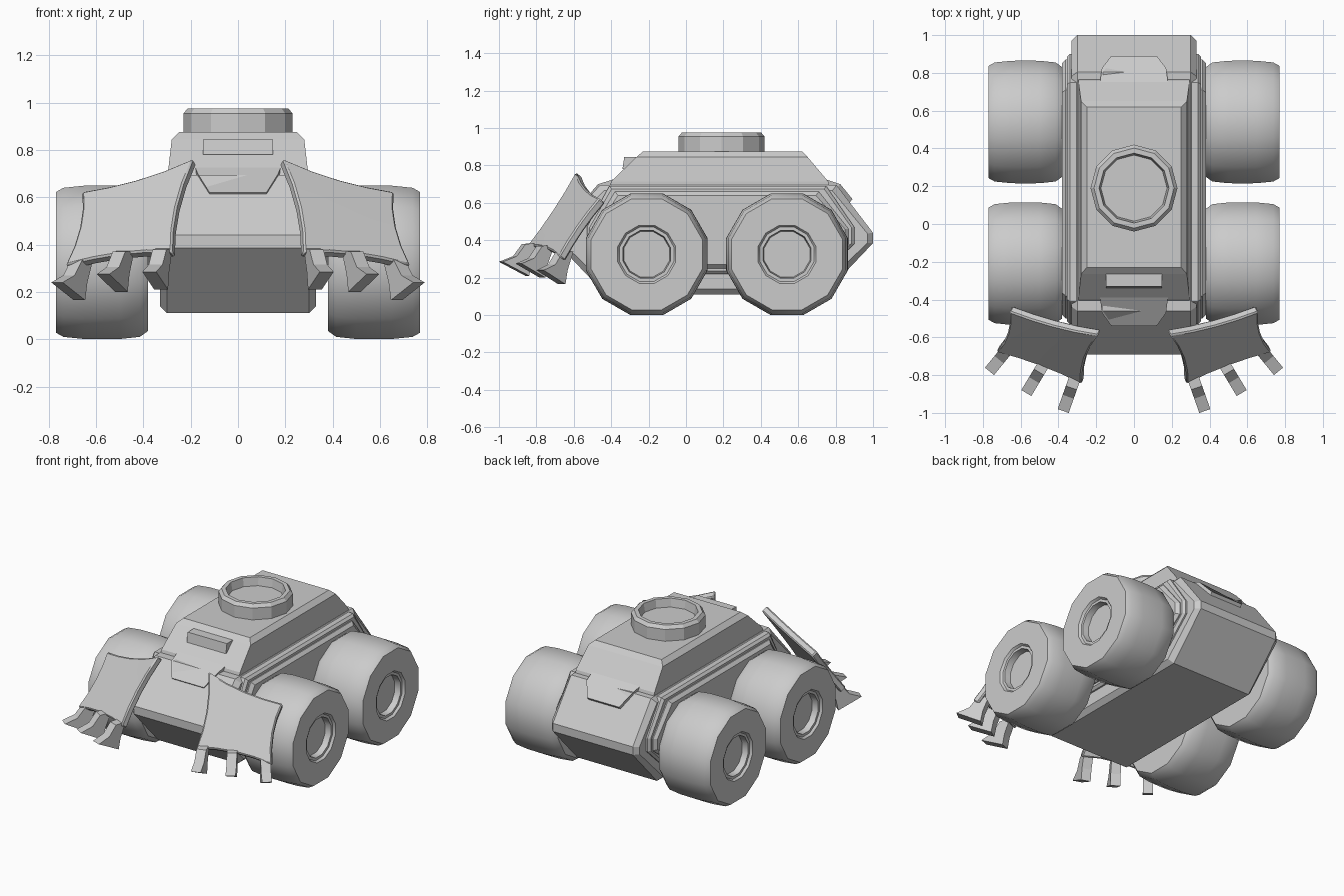
import bpy, bmesh, math
from mathutils import Vector

if "Cube" in bpy.data.objects:
    bpy.data.objects.remove(bpy.data.objects["Cube"])

def loft(name, rings, mirror=False, smooth=False):
    """Skin equal-length point rings and cap both ends."""
    bm = bmesh.new()
    vr = [[bm.verts.new(p) for p in r] for r in rings]
    n = len(rings[0])
    for a, b in zip(vr, vr[1:]):
        for i in range(n):
            j = (i + 1) % n
            bm.faces.new((a[i], a[j], b[j], b[i]))
    bm.faces.new(vr[0])
    bm.faces.new(vr[-1])
    return finish(name, bm, mirror, smooth)

def finish(name, bm, mirror=False, smooth=False):
    bmesh.ops.recalc_face_normals(bm, faces=bm.faces)
    me = bpy.data.meshes.new(name)
    bm.to_mesh(me)
    bm.free()
    ob = bpy.data.objects.new(name, me)
    bpy.context.collection.objects.link(ob)
    if smooth:
        bpy.ops.object.select_all(action='DESELECT')
        ob.select_set(True)
        bpy.context.view_layer.objects.active = ob
        bpy.ops.object.shade_smooth_by_angle(angle=math.radians(31))
    if mirror:
        m = ob.modifiers.new("mirror", 'MIRROR')
        m.use_mirror_merge = False
    return ob

def side_prism(name, prof, w, c):
    """Side profile (y, z) extruded across x, with chamfered flanks."""
    ys, zs = [p[0] for p in prof], [p[1] for p in prof]
    cy, cz = (min(ys) + max(ys)) / 2, (min(zs) + max(zs)) / 2
    sy = 1 - 2 * c / (max(ys) - min(ys))
    sz = 1 - 2 * c / (max(zs) - min(zs))
    inner = [(cy + (y - cy) * sy, cz + (z - cz) * sz) for y, z in prof]
    loft(name, [[(x, *p) for p in pr] for x, pr in
                ((-w, inner), (c - w, prof), (w - c, prof), (w, inner))])

def circle(r, n, phase=0):
    return [(r * math.cos(phase + 2 * math.pi * i / n),
             r * math.sin(phase + 2 * math.pi * i / n)) for i in range(n)]

# hull with pointed nose and tail
side_prism("hull", [(-.69, .44), (-.46, .695), (.805, .695), (1, .44), (1, .385),
                    (.74, .11), (-.43, .11), (-.69, .385)], .33, .03)

# stepped side panels
side_prism("side_step", [(-.41, .69), (.75, .69), (.90, .47), (.90, .38), (.73, .22),
                         (-.36, .22), (-.53, .38), (-.53, .47)], .355, .015)
side_prism("side_panel", [(-.38, .66), (.71, .66), (.87, .46), (.87, .38), (.70, .25),
                          (-.32, .25), (-.50, .38), (-.50, .46)], .382, .02)

# cabin: stacked rectangles
def rect(w, y0, y1, z):
    return [(-w, y0, z), (w, y0, z), (w, y1, z), (-w, y1, z)]
loft("cabin", [rect(.295, -.41, .77, .68), rect(.295, -.40, .76, .715),
               rect(.28, -.265, .65, .845), rect(.25, -.23, .62, .875)])

# tabs where the cabin overlaps the nose and tail slopes
for name, pts, s in (("front_tab", [(-.39, .725), (-.47, .70), (-.54, .62)], 1),
                     ("rear_tab", [(.75, .725), (.825, .70), (.89, .62)], -1)):
    (y0, z0), (y1, z1), (y2, z2) = pts
    side = [(.18, y0, z0), (.17, y1, z1), (.12, y2, z2)]
    ring = side + [(-x, y, z) for x, y, z in reversed(side)]
    # two rings folded at the slope change
    loft(name, [ring, [(x, y + s * .05, z - .06) for x, y, z in ring]])

# vent hood on the windscreen
loft("front_vent", [rect(.147, -.34, -.2, .78), rect(.147, -.33, -.2, .845)])

# roof hatch ring, hollow on top
loft("hatch_ring", [[(x, y + .19, z) for x, y in circle(r, 12)] for r, z in
                    ((.23, .86), (.23, .955), (.212, .976), (.185, .976), (.175, .92))])

# wheels: lathed twelve-sided tyre with recessed hub
tyre = [(.29, .38), (.315, .415), (.324, .50), (.325, .575), (.324, .65), (.315, .738),
        (.297, .77), (.155, .77), (.145, .755), (.128, .755), (.122, .715)]
for name, cy in (("front_wheels", -.21), ("rear_wheels", .54)):
    rings = [[(x, a + cy, b + .325) for a, b in
              circle(r / math.cos(math.pi / 12), 12, math.pi / 12)] for r, x in tyre]
    loft(name, rings, mirror=True, smooth=True)

# shovel blades: plate with concave edges
TI, TO = Vector((.19, -.59, .765)), Vector((.66, -.465, .625))
BI, BO = Vector((.28, -.85, .37)), Vector((.73, -.68, .315))
N = 4
bm = bmesh.new()
grid = []
for j in range(N + 1):
    row = []
    for i in range(N + 1):
        u, v = 2 * i / N - 1, 2 * j / N - 1
        a = (u * (1 - .11 * (1 - v * v)) + 1) / 2
        b = (v * (1 - .11 * (1 - u * u)) + 1) / 2
        row.append(bm.verts.new(BI.lerp(BO, a).lerp(TI.lerp(TO, a), b)))
    grid.append(row)
for j in range(N):
    for i in range(N):
        bm.faces.new((grid[j][i], grid[j][i + 1], grid[j + 1][i + 1], grid[j + 1][i]))
back = (BO - BI).cross(TI - BI).normalized() * -.045
ext = bmesh.ops.extrude_face_region(bm, geom=bm.faces[:], use_keep_orig=True)
bmesh.ops.translate(bm, vec=back, verts=[g for g in ext["geom"]
                                         if isinstance(g, bmesh.types.BMVert)])
blade = finish("shovel_blades", bm, mirror=True, smooth=True)
bv = blade.modifiers.new("edge", 'BEVEL')
bv.width, bv.segments = .008, 1

# digging teeth under each blade
tooth = [(0, 0), (-.15, -.075), (-.165, 0), (-.205, .10), (-.13, .095), (-.08, .03)]
for k, (tip, d) in enumerate((((.375, -.99, .285), (.06, -.17)),
                              ((.57, -.895, .275), (.09, -.15)),
                              ((.765, -.78, .24), (.09, -.11)))):
    f = Vector((*d, 0)).normalized()
    s = Vector((-f.y, f.x, 0)) * .031
    mid = [Vector(tip) + f * t + Vector((0, 0, h)) for t, h in tooth]
    loft(f"tooth_{k + 1}", [[p - s for p in mid], [p + s for p in mid]], mirror=True)
